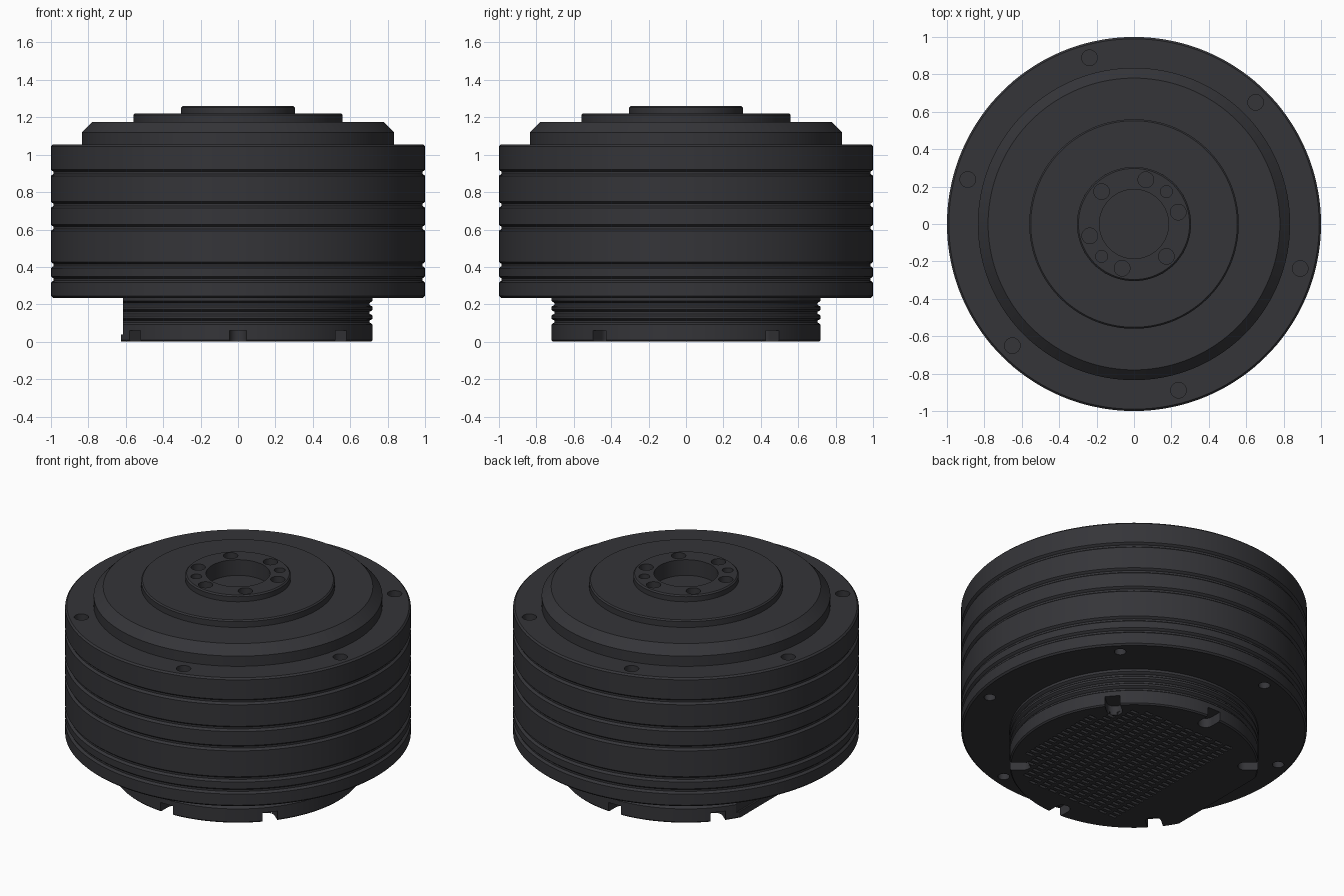
import bpy, bmesh, math
from mathutils import Matrix, Vector

if "Cube" in bpy.data.objects:
    bpy.data.objects.remove(bpy.data.objects["Cube"])

SEG = 144
mat = bpy.data.materials.new("dark_metal")
mat.diffuse_color = (0.035, 0.035, 0.04, 1)
mat.use_nodes = True
mat.node_tree.nodes["Principled BSDF"].inputs["Base Color"].default_value = mat.diffuse_color


def make_object(name, bm):
    bmesh.ops.recalc_face_normals(bm, faces=bm.faces[:])
    mesh = bpy.data.meshes.new(name)
    bm.to_mesh(mesh)
    bm.free()
    ob = bpy.data.objects.new(name, mesh)
    bpy.context.collection.objects.link(ob)
    return ob


def lathe(name, profile):
    """Turn (radius, z) points into a closed solid with flat end caps."""
    bm = bmesh.new()
    rings = []
    for r, z in profile:
        rings.append([bm.verts.new((r * math.cos(2 * math.pi * i / SEG),
                                    r * math.sin(2 * math.pi * i / SEG), z))
                      for i in range(SEG)])
    for a, b in zip(rings, rings[1:]):
        for i in range(SEG):
            j = (i + 1) % SEG
            bm.faces.new((a[i], a[j], b[j], b[i]))
    bm.faces.new(rings[0][::-1])
    bm.faces.new(rings[-1])
    ob = make_object(name, bm)
    ob.data.materials.append(mat)
    return ob


def grooves(r, centres, width, depth):
    """Profile points for round-wall grooves, listed bottom to top."""
    pts = []
    for z in centres:
        pts += [(r, z - width / 2 - 0.005), (r - 0.005, z - width / 2), (r - depth, z - width / 4),
                (r - depth, z + width / 4), (r - 0.005, z + width / 2), (r, z + width / 2 + 0.005)]
    return pts


def add_box(bm, centre, size, angle=0):
    m = Matrix.Rotation(angle, 4, 'Z') @ Matrix.Translation(centre) @ Matrix.Diagonal((*size, 1))
    bmesh.ops.create_cube(bm, size=1, matrix=m)


def add_rod(bm, radius, dist, angle, z0, z1):
    a = math.radians(angle)
    m = Matrix.Translation((dist * math.cos(a), dist * math.sin(a), (z0 + z1) / 2))
    bmesh.ops.create_cone(bm, cap_ends=True, segments=24, radius1=radius, radius2=radius,
                          depth=z1 - z0, matrix=m)


def cut(ob, bm):
    """Subtract the cutter from the object and remove the cutter."""
    cutter = make_object("cutter", bm)
    cutter.hide_render = True
    mod = ob.modifiers.new("cut", 'BOOLEAN')
    mod.operation = 'DIFFERENCE'
    mod.solver = 'EXACT'
    mod.object = cutter
    bpy.context.view_layer.objects.active = ob
    bpy.ops.object.modifier_apply(modifier=mod.name)
    bpy.data.objects.remove(cutter)


# Housing: grooved drum, chamfered shoulder, stepped cover and recessed hub
housing = lathe("housing", [(0.99, 0.235), (1.0, 0.245)]
                + grooves(1.0, (0.333, 0.41, 0.609, 0.732, 0.903), 0.024, 0.014)
                + [(1.0, 1.045), (0.99, 1.055), (0.835, 1.055), (0.835, 1.12), (0.78, 1.175),
                   (0.56, 1.175), (0.56, 1.212), (0.552, 1.22), (0.305, 1.22), (0.305, 1.252),
                   (0.297, 1.26), (0.185, 1.26), (0.185, 1.16)])

# Screw holes in the rim (both sides) and in the hub
bm = bmesh.new()
for k in range(6):
    add_rod(bm, 0.042, 0.92, 45 + 60 * k, 0.975, 1.2)
    add_rod(bm, 0.034, 0.92, 45 + 60 * k, 0.1, 0.315)
for ang in (15, 75, 135, 195, 255, 315):
    add_rod(bm, 0.042, 0.245, ang, 1.19, 1.4)
for ang in (45, 225):
    add_rod(bm, 0.032, 0.245, ang, 1.19, 1.4)
cut(housing, bm)

# Base: narrower ringed spigot
base = lathe("base", [(0.712, 0.0), (0.72, 0.008)]
             + grooves(0.72, (0.108, 0.155, 0.202), 0.024, 0.016) + [(0.72, 0.235)])

# Flat on the left side, with a small lip at the bottom
bm = bmesh.new()
add_box(bm, Vector((-0.825, 0, 0.1)), (0.4, 2, 0.6))
cut(base, bm)
bm = bmesh.new()
add_box(bm, Vector((-0.815, 0, 0.24)), (0.4, 2, 0.4))
cut(base, bm)

# Six round-ended slots in the bottom rim
slot_angles = (40, 90, 140, 220, 270, 320)
bm = bmesh.new()
for ang in slot_angles:
    add_box(bm, Vector((0.745, 0, 0)), (0.2, 0.09, 0.12), math.radians(ang))
cut(base, bm)
bm = bmesh.new()
for ang in slot_angles:
    add_rod(bm, 0.045, 0.645, ang, -0.1, 0.06)
cut(base, bm)

# Grid of small contact recesses under the base
bm = bmesh.new()
for i in range(12):
    for j in range(-13, 14):
        x, y = -0.275 + 0.075 * i, 0.04 * j
        if math.hypot(x, y) < 0.63:
            add_box(bm, Vector((x, y, 0)), (0.052, 0.02, 0.04))
cut(base, bm)

# Smooth the round walls, keep the edges sharp
for ob in (housing, base):
    bpy.ops.object.select_all(action='DESELECT')
    ob.select_set(True)
    bpy.context.view_layer.objects.active = ob
    bpy.ops.object.shade_smooth_by_angle(angle=math.radians(25))
